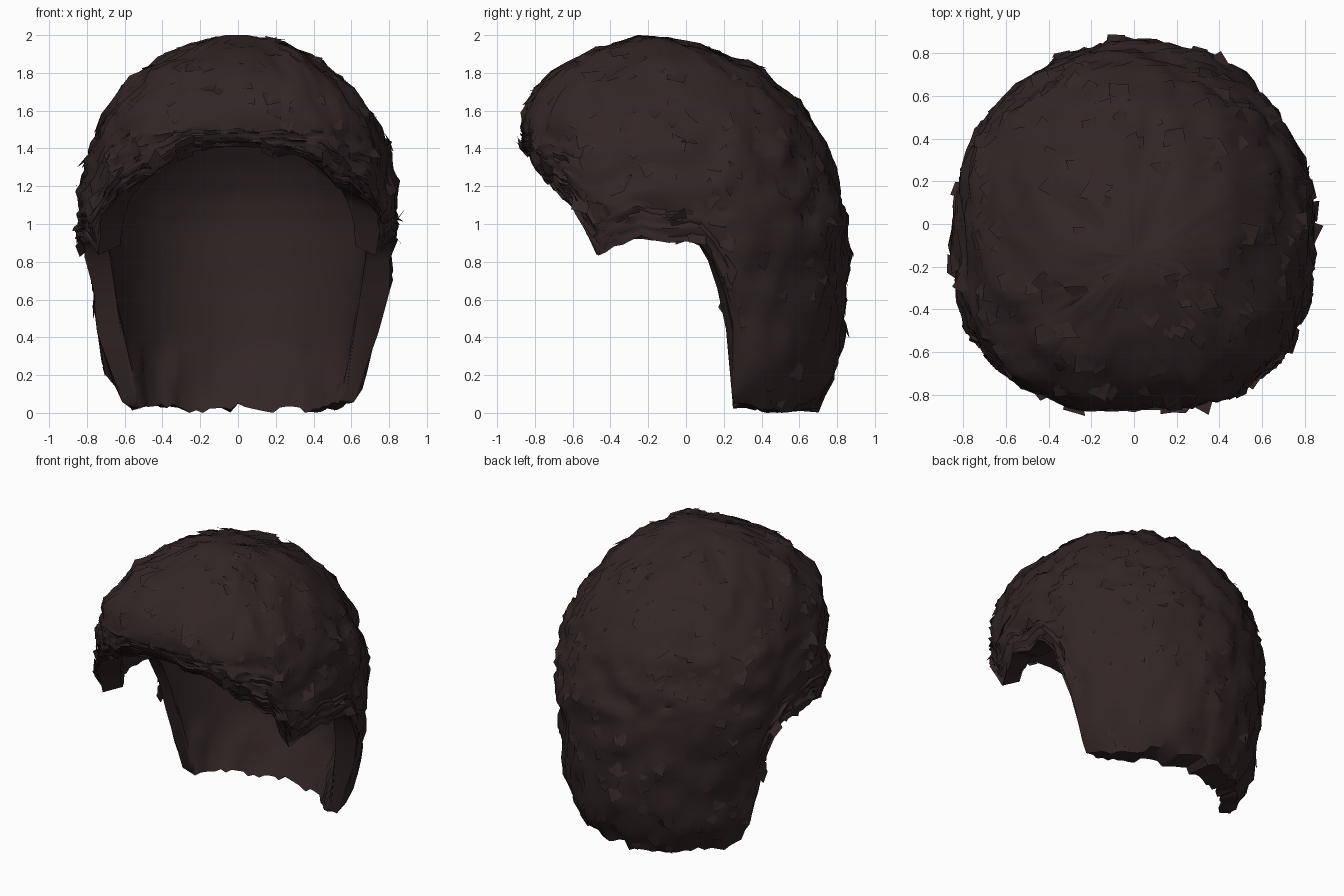
import bpy, bmesh, math, random
from mathutils import Vector, noise

random.seed(4)
if "Cube" in bpy.data.objects:
    bpy.data.objects.remove(bpy.data.objects["Cube"])

COLOUR = (0.032, 0.019, 0.019, 1)
mat = bpy.data.materials.new("dark brown hair")
mat.use_nodes = True
mat.diffuse_color = COLOUR
bsdf = mat.node_tree.nodes["Principled BSDF"]
bsdf.inputs["Base Color"].default_value = COLOUR
bsdf.inputs["Roughness"].default_value = 0.9

SEGMENTS, ROWS = 96, 12

# Cross-sections from the bottom up: (z, half width, front y, back y)
OUTER = [
    (0.0, 0.62, -0.7, 0.7), (0.2, 0.73, -0.72, 0.79), (0.4, 0.76, -0.74, 0.83),
    (0.8, 0.81, -0.78, 0.85), (1.0, 0.84, -0.8, 0.85), (1.2, 0.84, -0.83, 0.81),
    (1.4, 0.79, -0.86, 0.74), (1.6, 0.7, -0.87, 0.63), (1.8, 0.52, -0.72, 0.42),
    (1.9, 0.37, -0.54, 0.23), (1.96, 0.22, -0.37, 0.05), (1.985, 0.1, -0.25, -0.07),
    (1.99, 0.02, -0.17, -0.13),
]
INNER = [
    (0.0, 0.57, -0.5, 0.52), (0.33, 0.63, -0.6, 0.68), (0.7, 0.67, -0.67, 0.72),
    (1.0, 0.7, -0.7, 0.72), (1.15, 0.68, -0.69, 0.69), (1.3, 0.62, -0.63, 0.62),
    (1.5, 0.5, -0.52, 0.48), (1.65, 0.32, -0.34, 0.3), (1.72, 0.16, -0.18, 0.14),
    (1.74, 0.02, -0.04, 0.0),
]
# Lower edge of the hair: (degrees from the side towards the back, z)
HEM = [
    (-90, 1.43), (-73, 1.35), (-58, 1.23), (-39, 1.08), (-30, 0.84), (-25, 0.87),
    (-16, 0.92), (3, 0.92), (8, 0.8), (14, 0.55), (19, 0.03), (90, 0.02),
]
# Front limit of the nape: (z, y)
NAPE = [(0, 0.25), (0.3, 0.23), (0.55, 0.2), (0.8, 0.12), (0.92, 0.05), (1.1, -0.1)]


def lookup(table, key):
    """Linear interpolation of the columns after the first."""
    key = min(max(key, table[0][0]), table[-1][0])
    for a, b in zip(table, table[1:]):
        if key <= b[0]:
            t = (key - a[0]) / (b[0] - a[0])
            return [p + (q - p) * t for p, q in zip(a[1:], b[1:])]


def surface_point(table, angle, z, rough):
    w, front, back = lookup(table, z)
    mid, depth = (front + back) / 2, (back - front) / 2
    c, s = math.cos(angle), math.sin(angle)
    power = 0.7 if s < 0 else 1      # squarer towards the front
    p = Vector((w * math.copysign(abs(c) ** power, c),
                mid + depth * math.copysign(abs(s) ** power, s), z))
    out = (p - Vector((0, 0, 0.9))).normalized()
    p += out * rough * (noise.noise(p * 6) + w * random.uniform(-0.5, 0.5))
    if s > 0 and z < 1.1:
        p.y = max(p.y, lookup(NAPE, z)[0])
    p.z = min(max(p.z, 0), 2)
    return p


def sheet(bm, table, hems, shoulder, rough, nape_rough):
    """Rings of vertices from the crown, past the shoulder, down to the hem."""
    top = table[-1][0]
    rings = []
    for r in range(3 * ROWS + 1):
        ring = []
        stage, t = min(r // ROWS, 2), r / ROWS
        for k, hem in enumerate(hems):
            middle = max(1.0, hem + 0.3 * (shoulder - hem))
            if stage == 0:
                z = top - (top - shoulder) * t ** 1.8
            elif stage == 1:
                z = shoulder + (middle - shoulder) * (t - 1)
            else:
                z = middle + (hem - middle) * (t - 2)
            amount = nape_rough if z < 0.33 else rough
            ring.append(bm.verts.new(surface_point(table, math.tau * k / SEGMENTS, z, amount)))
        rings.append(ring)
    return rings


def band(bm, upper, lower):
    return [bm.faces.new((lower[k - 1], lower[k], upper[k], upper[k - 1]))
            for k in range(SEGMENTS)]


def to_object(name, bm):
    mesh = bpy.data.meshes.new(name)
    bm.to_mesh(mesh)
    mesh.materials.append(mat)
    obj = bpy.data.objects.new(name, mesh)
    bpy.context.collection.objects.link(obj)
    bpy.ops.object.select_all(action='DESELECT')
    obj.select_set(True)
    bpy.context.view_layer.objects.active = obj
    bpy.ops.object.shade_smooth_by_angle(angle=math.radians(50))


# Ragged hem heights, a little higher inside the fringe
outer_hems, inner_hems = [], []
for k in range(SEGMENTS):
    s = math.sin(math.tau * k / SEGMENTS)
    hem = lookup(HEM, math.degrees(math.asin(s)))[0] + random.uniform(-0.02, 0.02)
    outer_hems.append(hem)
    inner_hems.append(hem + 0.1 * max(0, -s))

# Hair shell: outer surface, smooth hollow and the rim between them
shell = bmesh.new()
outer = sheet(shell, OUTER, outer_hems, 1.5, 0.04, 0.04)
inner = sheet(shell, INNER, inner_hems, 1.6, 0.004, 0.04)
outer_faces = []
for r in range(3 * ROWS):
    outer_faces += band(shell, outer[r], outer[r + 1])
    band(shell, inner[r + 1], inner[r])
band(shell, outer[-1], inner[-1])
shell.faces.new(outer[0])
shell.faces.new(inner[0][::-1])
shell.normal_update()

# Choppy tufts lying over the outer surface
tufts = bmesh.new()
KITE = ((-1, 0, -0.012), (0.1, -0.6, 0.002), (0.8, 0.1, 0.012), (0, 0.6, 0.002))
sizes = [f.calc_area() for f in outer_faces]
for face in random.choices(outer_faces, weights=sizes, k=260):
    n, centre = face.normal, face.calc_center_median()
    down = Vector((random.uniform(-0.7, 0.7), random.uniform(-0.7, 0.7), -1))
    down = (down - n * down.dot(n)).normalized()
    side = n.cross(down)
    size = random.uniform(0.05, 0.1)
    corners = [centre + (down * u + side * v) * size + n * lift for u, v, lift in KITE]
    if min(p.z for p in corners) > 0 and max(p.z for p in corners) < 2:
        tufts.faces.new([tufts.verts.new(p) for p in corners])

to_object("hair_shell", shell)
to_object("hair_tufts", tufts)
shell.free()
tufts.free()
